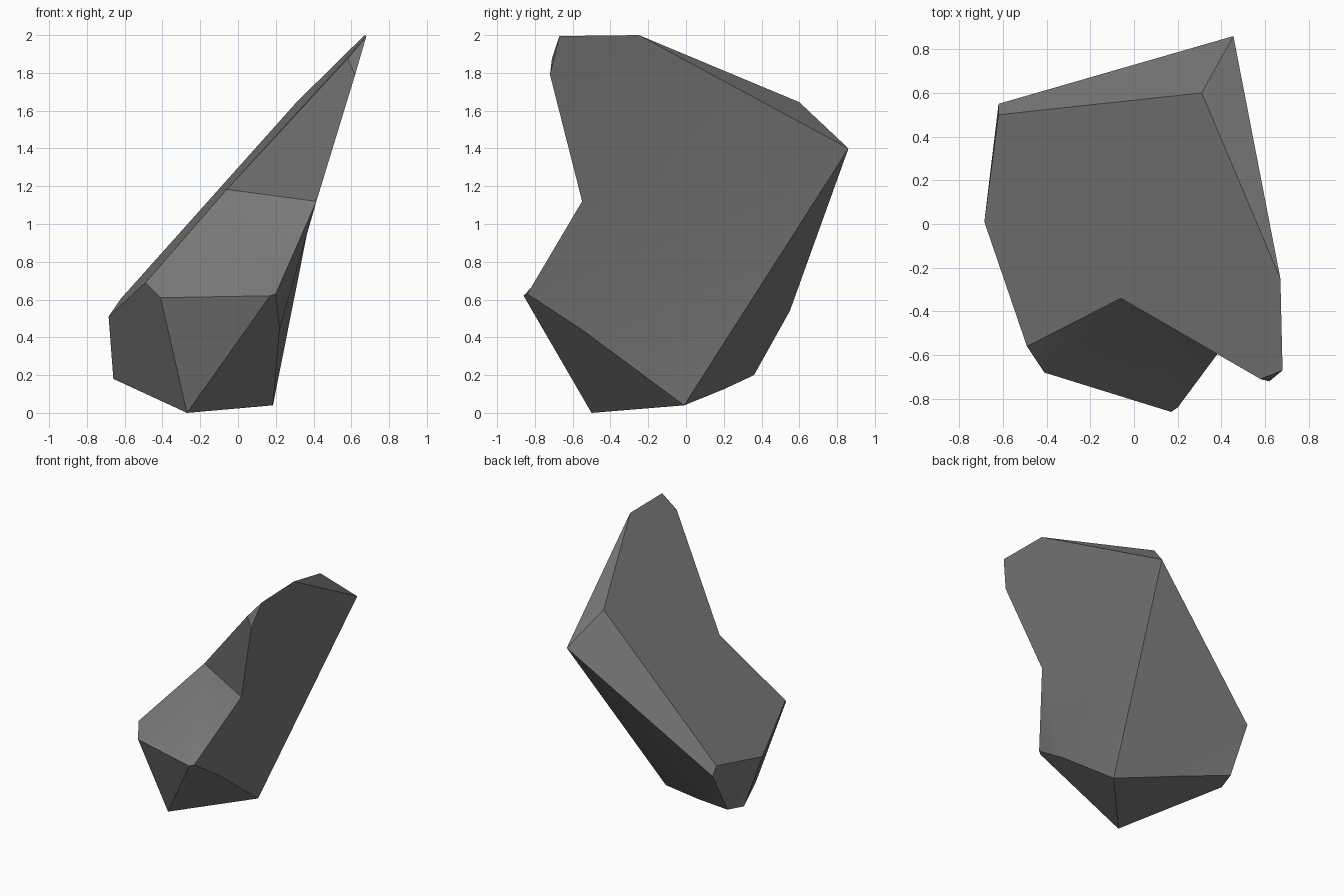
import bpy, bmesh, math

if "Cube" in bpy.data.objects:
    bpy.data.objects.remove(bpy.data.objects["Cube"])

# Corner points of the leaning boulder
P = {
    # upper slab
    "H": (-.685, .01, .51), "I": (-.49, -.56, .69), "L": (-.06, -.34, 1.183),
    "C": (.58, -.71, 1.875), "B": (.68, -.67, 1.995), "A": (.67, -.25, 2.0),
    "D": (.31, .60, 1.645), "F": (-.62, .50, .605),
    # back ridge and overhanging tip
    "E": (.455, .86, 1.40), "G": (-.62, .55, .54), "T": (.62, -.72, 1.79),
    # front foot
    "J": (-.41, -.68, .61), "K": (.17, -.86, .62), "X": (.20, -.84, .63),
    "M": (.415, -.55, 1.12), "S": (.22, -.55, .44),
    # underside
    "O": (-.27, -.50, 0), "N": (.185, -.01, .04), "R": (-.25, .20, .125),
    "Q": (-.62, .36, .20), "P": (-.66, .21, .18),
}

# Facets, written as strings of corner names
FACETS = (
    "HILCBADF AED DEGF "              # big sloping slab, top bevels
    "HIJOP HFG HGQ HQP "              # left side
    "ONRQP JKO KXSNO "                # underside and front foot
    "ERG ERN GRQ ESN ESM SXM "        # back and right side
    "EMT ETB EBA CTB CTM "            # right side of the tip
    "LCM LMX LXK LKJ LJI"             # hollow front
).split()

bm = bmesh.new()
verts = {name: bm.verts.new(co) for name, co in P.items()}
for facet in FACETS:
    bm.faces.new([verts[c] for c in facet])
bmesh.ops.recalc_face_normals(bm, faces=bm.faces)
mesh = bpy.data.meshes.new("boulder")
bm.to_mesh(mesh)
bm.free()

# Stone colour
stone = bpy.data.materials.new("grey stone")
stone.diffuse_color = (.19, .19, .19, 1)
stone.use_nodes = True
stone.node_tree.nodes["Principled BSDF"].inputs["Base Color"].default_value = stone.diffuse_color
mesh.materials.append(stone)

boulder = bpy.data.objects.new("boulder", mesh)
bpy.context.collection.objects.link(boulder)
bpy.context.view_layer.objects.active = boulder
boulder.select_set(True)
bpy.ops.object.shade_smooth_by_angle(angle=math.radians(30))
